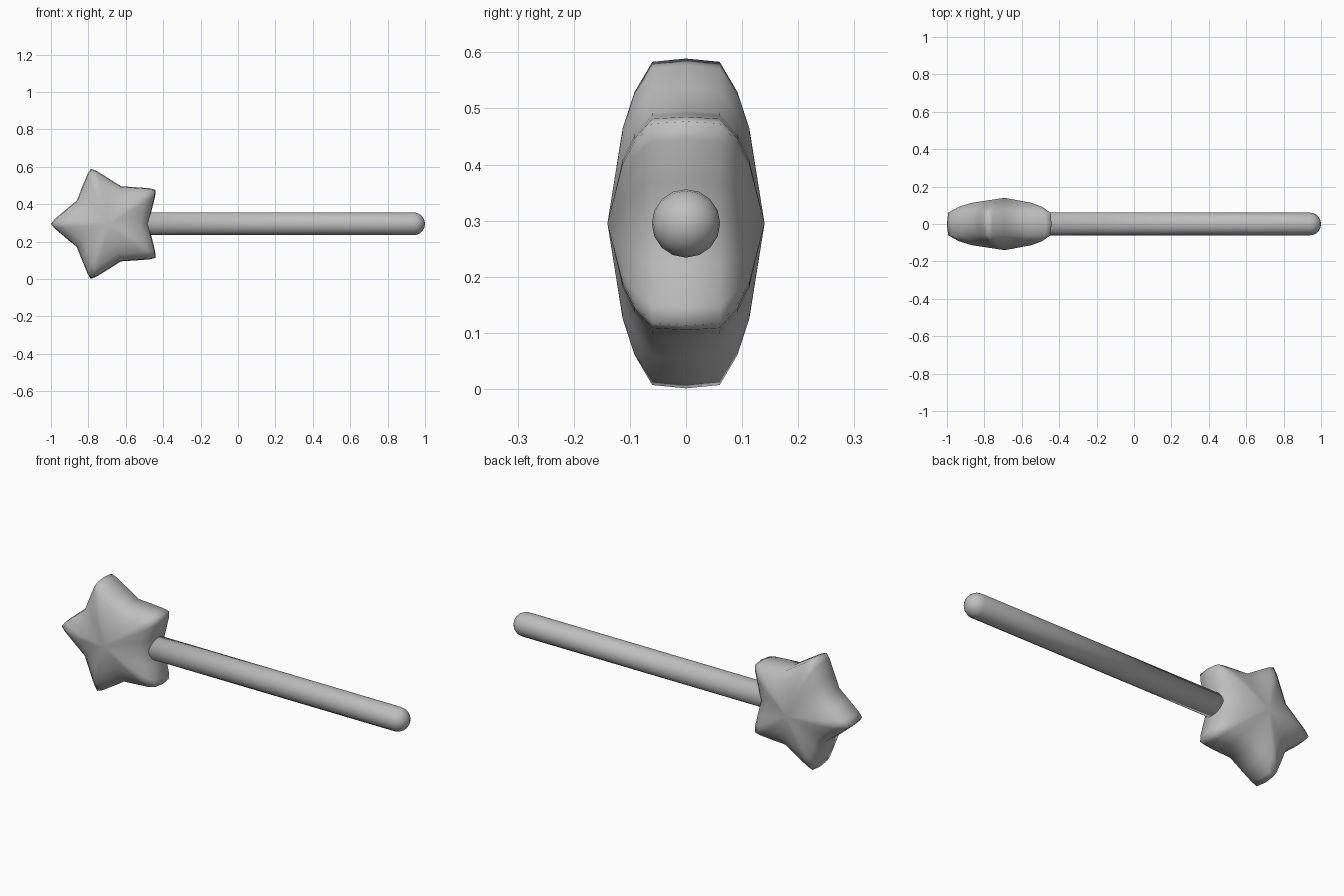
import bpy, bmesh
from math import sin, cos, pi
from mathutils import Vector

cube = bpy.data.objects.get("Cube")
if cube:
    bpy.data.objects.remove(cube)

# Single flat colour
grey = bpy.data.materials.new("plain_grey")
grey.use_nodes = True
colour = (0.52, 0.52, 0.52, 1)
grey.diffuse_color = colour
grey.node_tree.nodes["Principled BSDF"].inputs["Base Color"].default_value = colour

AXIS_Z = 0.295


def loft(name, rings, start, end):
    """Skin a stack of equal rings, closing both ends with a fan to a point."""
    bm = bmesh.new()
    rows = [[bm.verts.new(p) for p in ring] for ring in rings]
    n = len(rows[0])
    for a, b in zip(rows, rows[1:]):
        for i in range(n):
            j = (i + 1) % n
            bm.faces.new((a[i], a[j], b[j], b[i]))
    for row, point in ((rows[0], start), (rows[-1], end)):
        pole = bm.verts.new(point)
        for i in range(n):
            bm.faces.new((row[i], row[(i + 1) % n], pole))
    bmesh.ops.recalc_face_normals(bm, faces=bm.faces)
    for f in bm.faces:
        f.smooth = True
    mesh = bpy.data.meshes.new(name)
    bm.to_mesh(mesh)
    bm.free()
    mesh.materials.append(grey)
    obj = bpy.data.objects.new(name, mesh)
    bpy.context.collection.objects.link(obj)
    return obj


# Star outline: tips and valleys with slightly bulged edges between them
TIP, VALLEY, CX = 0.309, 0.211, -0.691


def polar(r, a):
    return Vector((r * cos(a), r * sin(a)))


outline = []
for k in range(10):
    a, b = pi + k * pi / 5, pi + (k + 1) * pi / 5
    p = polar(VALLEY if k % 2 else TIP, a)
    q = polar(TIP if k % 2 else VALLEY, b)
    for t in (0, 0.2, 0.6) if k % 2 == 0 else (0, 0.4, 0.8):
        from_tip = t if k % 2 == 0 else 1 - t
        bulge = 0.0 if t == 0 else 0.009 - 0.009 * from_tip
        point = p.lerp(q, t)
        outline.append(point + point.normalized() * bulge)

# Puffed star: the outline shrinks towards the front and back points
half = [(0.575, 0.113), (0.795, 0.092), (0.98, 0.06)]
layers = [(s, -y) for s, y in half] + [(1, 0)] + [(s, y) for s, y in reversed(half)]
loft("star_head",
     [[(CX + p.x * s, y, AXIS_Z + p.y * s) for p in outline] for s, y in layers],
     (CX, -0.14, AXIS_Z), (CX, 0.14, AXIS_Z))

# Handle: round rod with a domed free end
RADIUS, SIDES = 0.061, 16
stations = [(-0.6, RADIUS)]
for k in range(5):
    a = k * pi / 10
    stations.append((1 - RADIUS + RADIUS * sin(a), RADIUS * cos(a)))
loft("handle_rod",
     [[(x, r * cos(2 * pi * i / SIDES), AXIS_Z + r * sin(2 * pi * i / SIDES))
       for i in range(SIDES)] for x, r in stations],
     (-0.6, 0, AXIS_Z), (1, 0, AXIS_Z))
